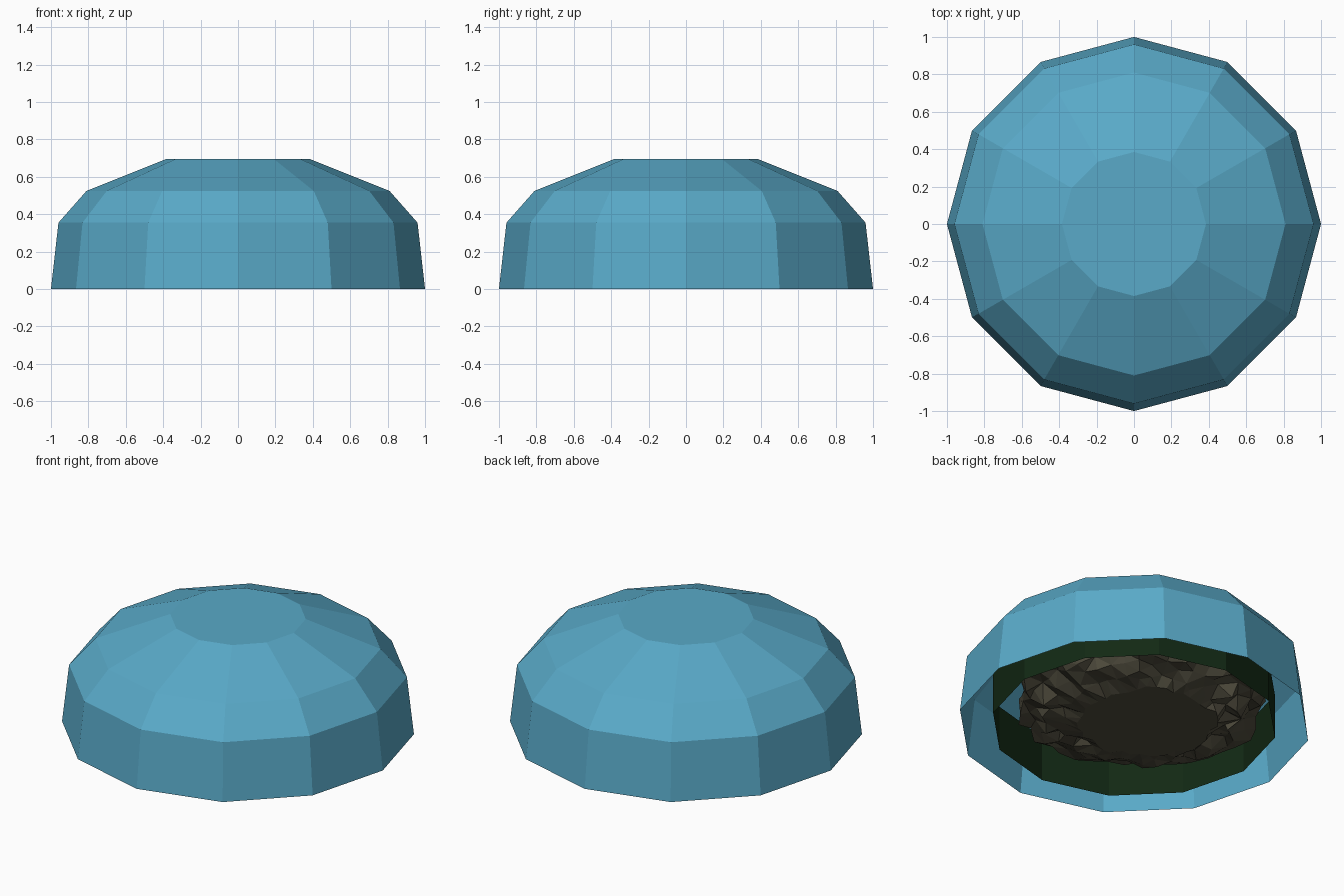
import bpy, bmesh, math, random

if "Cube" in bpy.data.objects:
    bpy.data.objects.remove(bpy.data.objects["Cube"])

random.seed(4)


def material(name, rgb):
    m = bpy.data.materials.new(name)
    m.diffuse_color = (*rgb, 1)
    m.use_nodes = True
    m.node_tree.nodes["Principled BSDF"].inputs["Base Color"].default_value = m.diffuse_color
    return m


def lathe(name, rings, sides, mat, jitter=None, cap_start=False, cap_end=False):
    """Flat-shaded rings of (radius, z) joined by quads, optionally capped."""
    bm = bmesh.new()
    loops = []
    for k, (r, z) in enumerate(rings):
        loop = []
        for i in range(sides):
            a = 2 * math.pi * i / sides
            dx = dy = dr = dz = 0
            if jitter:
                dx, dy, dr, dz = jitter(k)
            loop.append(bm.verts.new(((r + dr) * math.cos(a) + dx,
                                      (r + dr) * math.sin(a) + dy, z + dz)))
        loops.append(loop)
    for a, b in zip(loops, loops[1:]):
        for i in range(sides):
            j = (i + 1) % sides
            bm.faces.new((a[i], a[j], b[j], b[i]))
    if cap_start:
        bm.faces.new(loops[0][::-1])
    if cap_end:
        bm.faces.new(loops[-1])
    if jitter:
        bmesh.ops.triangulate(bm, faces=bm.faces[:])
    me = bpy.data.meshes.new(name)
    bm.to_mesh(me)
    bm.free()
    me.materials.append(mat)
    ob = bpy.data.objects.new(name, me)
    bpy.context.collection.objects.link(ob)
    return ob


blue = material("dome blue", (0.10, 0.40, 0.58))
green = material("dark green", (0.006, 0.022, 0.007))
brown = material("rock brown", (0.08, 0.073, 0.048))

# Twelve-sided dome shell, open underneath
lathe("dome", [(1, 0), (0.96, 0.355), (0.81, 0.525), (0.385, 0.695)], 12, blue,
      cap_end=True)

# Green collar inside the dome
lathe("inner_collar", [(0.81, 0), (0.81, 0.28)], 12, green)


# Craggy rock with a flat underside
def crag(k):
    if k == 0:
        return (-0.06, 0.05, random.uniform(-0.03, 0.03), 0)
    s = 0.035
    return (-0.03, 0.025, random.uniform(-s, s), random.uniform(-s, s))


lathe("rock", [(0.38, 0.02), (0.46, 0.06), (0.54, 0.07), (0.62, 0.11), (0.70, 0.14),
               (0.68, 0.22), (0.50, 0.27), (0.25, 0.30)], 44, brown,
      jitter=crag, cap_start=True, cap_end=True)
